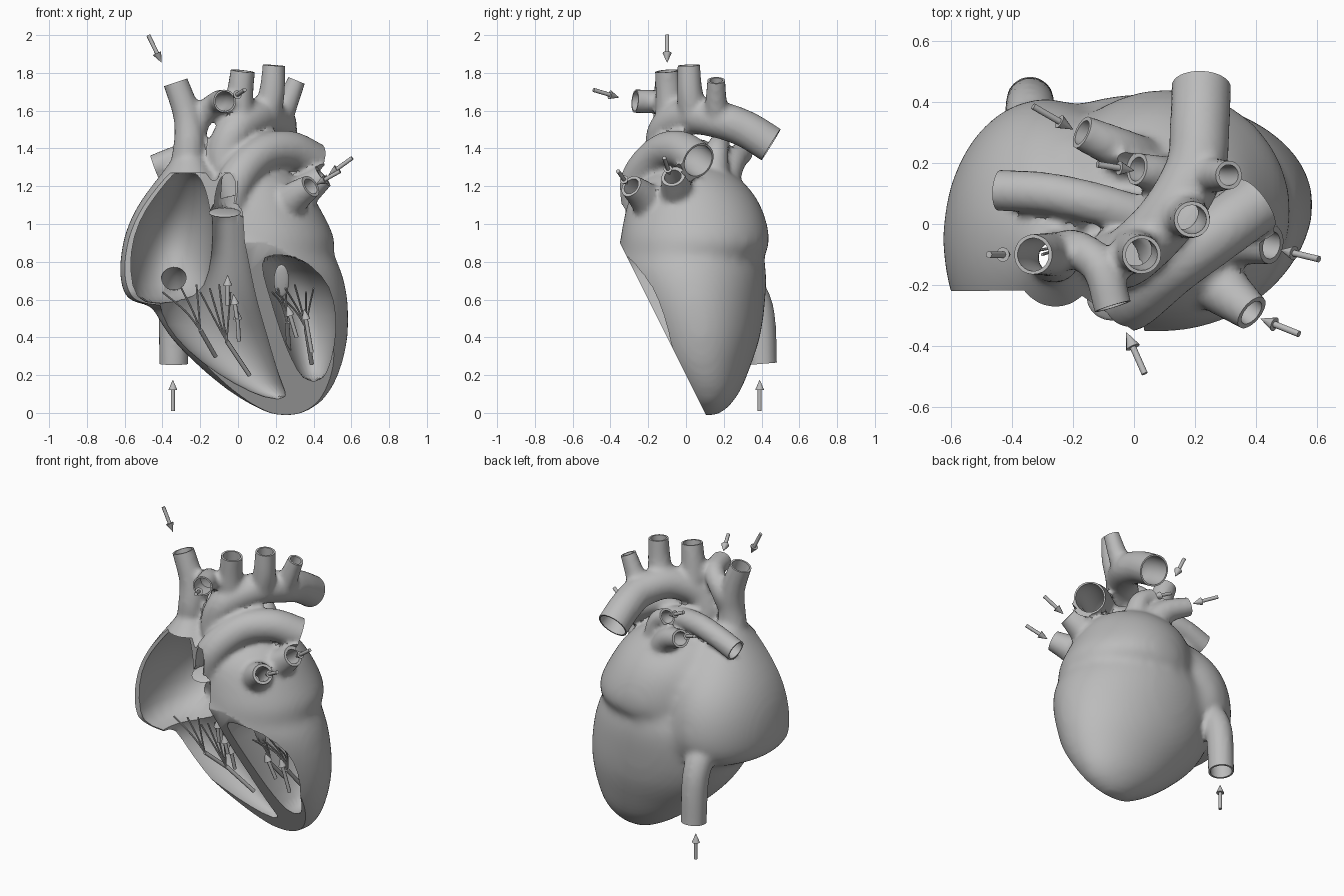
import bpy, bmesh, math
from mathutils import Vector, Matrix

cube = bpy.data.objects.get("Cube")
if cube:
    bpy.data.objects.remove(cube)

mat = bpy.data.materials.new("plain grey")
mat.use_nodes = True
GREY = (0.5, 0.5, 0.5, 1)
mat.diffuse_color = GREY
mat.node_tree.nodes["Principled BSDF"].inputs["Base Color"].default_value = GREY

masses, solids, cutters, finished = [], [], [], []


def add_mesh(name, bm, group):
    bmesh.ops.recalc_face_normals(bm, faces=bm.faces)
    me = bpy.data.meshes.new(name)
    bm.to_mesh(me)
    bm.free()
    me.materials.append(mat)
    ob = bpy.data.objects.new(name, me)
    ob.hide_render = group is cutters
    bpy.context.scene.collection.objects.link(ob)
    group.append(ob)
    return ob


def bake(ob):
    """Replace an object's mesh by the result of its modifiers."""
    dg = bpy.context.evaluated_depsgraph_get()
    me = bpy.data.meshes.new_from_object(ob.evaluated_get(dg))
    ob.modifiers.clear()
    old, ob.data = ob.data, me
    bpy.data.meshes.remove(old)


def blend(name, parts, voxel, rounds, group):
    """Melt overlapping solids into one smooth skin."""
    bm = bmesh.new()
    for ob in parts:
        bm.from_mesh(ob.data)
        bpy.data.objects.remove(ob)
    ob = add_mesh(name, bm, group)
    remesh = ob.modifiers.new("blend", 'REMESH')
    remesh.mode, remesh.voxel_size = 'VOXEL', voxel
    smooth = ob.modifiers.new("smooth", 'SMOOTH')
    smooth.factor, smooth.iterations = 0.5, rounds
    bake(ob)
    return ob


def skin(bm, loops):
    n = len(loops[0])
    for a, b in zip(loops, loops[1:]):
        for i in range(n):
            j = (i + 1) % n
            bm.faces.new((a[i], a[j], b[j], b[i]))
    bm.faces.new(loops[0])
    bm.faces.new(loops[-1])


def loft(name, rings, group, sides=24):
    """Stack of ellipses: height, left, right, centre depth, half depth."""
    bm = bmesh.new()
    angles = [2 * math.pi * i / sides for i in range(sides)]
    skin(bm, [[bm.verts.new(((x0 + x1) / 2 + (x1 - x0) / 2 * math.cos(a),
                             cy + ry * math.sin(a), z)) for a in angles]
              for z, x0, x1, cy, ry in rings])
    ob = add_mesh(name, bm, group)
    ob.modifiers.new("round", 'SUBSURF').levels = 1
    bake(ob)


def curve_points(pts, steps=6):
    """Smooth path through the given points."""
    p = [2 * pts[0] - pts[1]] + pts + [2 * pts[-1] - pts[-2]]
    path = []
    for a, b, c, d in zip(p, p[1:], p[2:], p[3:]):
        for s in range(steps):
            t = s / steps
            path.append(b + (c - a) * t / 2 + (2 * a - 5 * b + 4 * c - d) * t * t / 2
                        + (3 * b - a - 3 * c + d) * t ** 3 / 2)
    return path + [pts[-1]]


def tube(name, pts, r, group, flare=1.0, sides=24):
    """Round tube, widened by the flare factor at its first point."""
    path = curve_points([Vector(p) for p in pts])
    last = len(path) - 1
    bm = bmesh.new()
    loops = []
    normal = Vector((.36, .48, .8))
    for i, p in enumerate(path):
        along = (path[min(i + 1, last)] - path[max(i - 1, 0)]).normalized()
        normal = (normal - along * normal.dot(along)).normalized()
        side = along.cross(normal)
        w = r * (1 + (flare - 1) * (1 - i / last) ** 2)
        loops.append([bm.verts.new(p + w * (normal * math.cos(a) + side * math.sin(a)))
                      for a in (2 * math.pi * k / sides for k in range(sides))])
    skin(bm, loops)
    add_mesh(name, bm, group)


def cylinder(bm, a, b, r1, r2, sides):
    d = b - a
    m = Matrix.Translation((a + b) / 2) @ d.to_track_quat('Z', 'Y').to_matrix().to_4x4()
    bmesh.ops.create_cone(bm, cap_ends=True, segments=sides, radius1=r1, radius2=r2,
                          depth=d.length, matrix=m)


def vessel(name, pts, r, flare=1.0):
    """Solid tube for the body, with a bore and a flat trim at its open end."""
    pts = [Vector(p) for p in pts]
    out = (pts[-1] - pts[-2]).normalized()
    tube(name, pts + [pts[-1] + out * .05], r + .003, solids, flare)
    tube(name + "_bore", pts + [pts[-1] + out * .08], r - .008, cutters)
    bm = bmesh.new()
    cylinder(bm, pts[-1], pts[-1] + out * .1, r * 1.25, r * 1.25, 24)
    add_mesh(name + "_trim", bm, cutters)


def prism(name, poly, lo, hi, place):
    bm = bmesh.new()
    skin(bm, [[bm.verts.new(place(u, v, t)) for u, v in poly] for t in (lo, hi)])
    add_mesh(name, bm, cutters)


# Outer masses of the chambers
loft("ventricles", [
    (-.025, .19, .32, .12, .05), (.04, .06, .44, .12, .12), (.12, -.07, .505, .12, .18),
    (.25, -.22, .56, .085, .26), (.4, -.38, .595, .08, .325), (.6, -.49, .595, .045, .38),
    (.78, -.5, .555, .02, .42), (.88, -.45, .48, .01, .38), (1.0, -.3, .36, 0, .3)], masses)
loft("left_atrium", [
    (.81, -.28, .48, .04, .36), (.86, -.3, .53, .045, .405), (.95, -.3, .515, .05, .4),
    (1.08, -.3, .44, .045, .37), (1.18, -.28, .39, .03, .325), (1.26, -.22, .31, .02, .25),
    (1.33, -.12, .17, .04, .13)], masses)
loft("right_atrium", [
    (.56, -.56, -.03, -.05, .34), (.63, -.62, .03, -.05, .44), (.75, -.635, .05, -.05, .475),
    (.9, -.62, .05, -.05, .46), (1.03, -.575, .03, -.05, .41), (1.14, -.51, 0, -.06, .33),
    (1.24, -.43, -.08, -.08, .23), (1.33, -.36, -.16, -.09, .13),
    (1.42, -.31, -.2, -.1, .06)], masses)
blend("chambers", masses, .024, 18, solids)

# Great vessels
vessel("aorta", [(-.03, -.12, 1.15), (-.07, -.12, 1.35), (-.01, -.1, 1.5), (.11, .02, 1.57),
                 (.2, .18, 1.55), (.215, .32, 1.5), (.22, .45, 1.42)], .095)
vessel("first_arch_branch", [(0, -.08, 1.52), (.01, -.09, 1.68), (.025, -.1, 1.81)], .06, 1.3)
vessel("second_arch_branch", [(.15, .04, 1.57), (.18, .02, 1.7), (.19, .015, 1.84)], .055, 1.4)
vessel("third_arch_branch", [(.21, .17, 1.54), (.26, .16, 1.64), (.31, .16, 1.76)], .042, 1.7)
vessel("pulmonary_trunk", [(-.05, -.24, 1.05), (-.01, -.25, 1.23), (.12, -.14, 1.37),
                           (.27, -.03, 1.395), (.4, .065, 1.335)], .095)
vessel("right_pulmonary_artery", [(.15, -.02, 1.33), (-.1, .06, 1.38), (-.28, .1, 1.36),
                                  (-.44, .11, 1.3)], .065)
vessel("upper_main_vein", [(-.3, -.08, 1.15), (-.26, -.11, 1.4), (-.27, -.1, 1.57),
                           (-.33, -.1, 1.75)], .062, 1.5)
vessel("side_vein", [(-.25, -.11, 1.42), (-.2, -.08, 1.56), (-.11, -.14, 1.64),
                     (-.07, -.27, 1.65)], .06)
vessel("lower_main_vein", [(-.34, .05, .69), (-.34, .26, .71), (-.34, .38, .56),
                           (-.34, .405, .26)], .073, 1.3)
vessel("left_lung_vein_back", [(.22, -.03, 1.08), (.36, -.05, 1.18), (.45, -.07, 1.25)],
       .053, 2.2)
vessel("left_lung_vein_front", [(.19, -.12, 1.03), (.3, -.22, 1.14), (.385, -.29, 1.2)],
       .053, 2.2)
vessel("right_lung_vein_back", [(.06, .18, 1.18), (-.04, .24, 1.32), (-.17, .3, 1.38)], .05, 1.8)
vessel("right_lung_vein_front", [(.12, .15, 1.2), (.09, .16, 1.37), (.01, .18, 1.43)], .048, 1.6)

# Hollow chambers
loft("right_atrium_cavity", [
    (.57, -.51, -.2, -.2, .22), (.66, -.57, -.14, -.15, .4), (.85, -.58, -.13, -.15, .48),
    (1.02, -.53, -.13, -.15, .42), (1.14, -.45, -.15, -.15, .31), (1.23, -.38, -.18, -.15, .2),
    (1.29, -.33, -.23, -.15, .1)], cutters)
loft("right_ventricle_cavity", [
    (.07, .16, .27, .06, .05), (.15, -.02, .235, .03, .1), (.27, -.2, .195, -.02, .17),
    (.4, -.345, .16, -.08, .23), (.53, -.44, .12, -.15, .26), (.66, -.4, .085, -.22, .28),
    (.85, -.19, .05, -.27, .24), (1.0, -.17, .03, -.28, .18), (1.13, -.15, .03, -.28, .13)],
    cutters)
loft("left_ventricle_cavity", [
    (.16, .35, .45, .04, .09), (.28, .28, .5, 0, .22), (.43, .22, .525, -.06, .32),
    (.6, .165, .515, -.1, .34), (.73, .12, .46, -.16, .33), (.85, .11, .3, -.24, .22)], cutters)

# Slanted front section and the recess in front of the right atrium
prism("front_cut", [(.2, -.2), (-.35, .9), (-.37, 1.2), (-1, 1.2), (-1, -.2)], -1, 1,
      lambda u, v, t: (t, u, v))
prism("side_cut", [(-1, -.225), (-.2, -.215), (.03, -.37), (.03, -1), (-1, -1)], .55, 1.27,
      lambda u, v, t: (u, v, t))

body = blend("heart_body", solids, .017, 3, finished)

# Carve one cutter at a time; the second solver takes over where the first cannot cut
for cutter in cutters:
    for solver in ('MANIFOLD', 'FLOAT'):
        before = len(body.data.vertices)
        carve = body.modifiers.new("carve", 'BOOLEAN')
        carve.operation, carve.solver, carve.object = 'DIFFERENCE', solver, cutter
        bake(body)
        if len(body.data.vertices) != before:
            break
    bpy.data.objects.remove(cutter)

# Valve flaps
for name, loc, size, tilt in [("outflow_valve", (-.07, -.24, 1.06), (.085, .08, .012), .3),
                              ("inflow_valve", (.23, -.1, .7), (.04, .012, .09), .3)]:
    bm = bmesh.new()
    m = Matrix.Translation(loc) @ Matrix.Rotation(tilt, 4, 'X') @ Matrix.Diagonal((*size, 1))
    bmesh.ops.create_uvsphere(bm, u_segments=20, v_segments=12, radius=1, matrix=m)
    add_mesh(name, bm, finished)

# Muscle pillars with fine cords fanning out to the flaps
for side, foot, head, tips in [
        ("left", (.39, .16, .26), (.36, 0, .45), (.2, .25, .3, .36, .4)),
        ("left_inner", (.27, .12, .32), (.26, -.03, .48), (.18, .21, .25)),
        ("right", (.06, .08, .2), (-.06, -.04, .38), (-.2, -.15, -.1, -.04)),
        ("right_outer", (-.12, .08, .3), (-.2, -.06, .44), (-.4, -.3, -.22))]:
    tube(side + "_pillar", [head, foot], .012, finished, flare=1, sides=12)
    for i, x in enumerate(tips):
        mid = (head[0] * .6 + x * .4, head[1] - .02, head[2] + .1)
        tube(f"{side}_cord_{i + 1}", [head, mid, (x, -.1, .64 + .02 * (i % 3))], .005,
             finished, sides=8)

# Flow arrows, tail to tip
arrows = [((-.475, -.1, 2), (-.405, -.1, 1.855)), ((-.345, .39, .01), (-.345, .39, .175)),
          ((.035, -.49, 1.71), (-.025, -.355, 1.67)), ((.605, -.115, 1.35), (.48, -.085, 1.26)),
          ((.54, -.36, 1.28), (.415, -.31, 1.21)), ((-.33, .385, 1.47), (-.2, .31, 1.41)),
          ((-.12, .195, 1.5), (0, .175, 1.44)), ((-.055, -.12, .57), (-.055, -.14, .73)),
          ((.005, -.04, .38), (-.005, -.08, .55)), ((-.005, -.1, .5), (-.025, -.12, .63)),
          ((.31, -.05, .4), (.26, -.09, .57)), ((.39, -.02, .32), (.35, -.06, .55))]
for i, (tail, tip) in enumerate(arrows):
    a, b = Vector(tail), Vector(tip)
    neck = b - (b - a).normalized() * .055
    bm = bmesh.new()
    cylinder(bm, a, neck, .011, .011, 10)
    cylinder(bm, neck, b, .024, .001, 12)
    add_mesh(f"flow_arrow_{i + 1}", bm, finished)

# Smooth shading with crisp cut edges
bpy.ops.object.select_all(action='DESELECT')
for ob in finished:
    ob.select_set(True)
bpy.context.view_layer.objects.active = body
bpy.ops.object.shade_smooth_by_angle(angle=math.radians(40))
